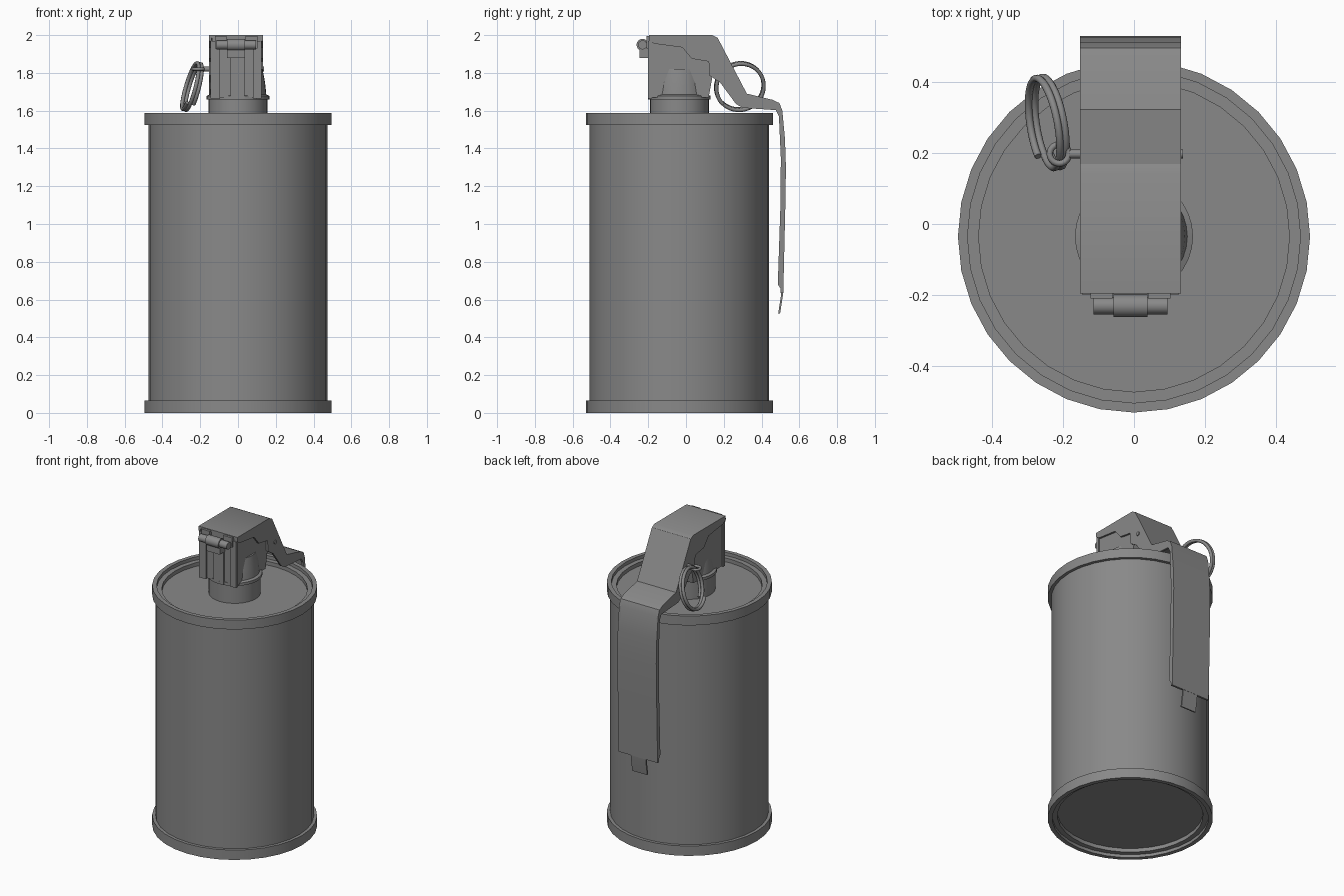
import bpy, bmesh, math
from mathutils import Vector

cube = bpy.data.objects.get("Cube")
if cube:
    bpy.data.objects.remove(cube)

grey = bpy.data.materials.new("plain grey metal")
grey.use_nodes = True
COLOUR = (0.25, 0.25, 0.25, 1)
grey.diffuse_color = COLOUR
grey.node_tree.nodes["Principled BSDF"].inputs["Base Color"].default_value = COLOUR

CY = -0.035    # canister axis
CX = -0.01     # middle of the head and lever
HALF = 0.1425  # half width of the lever


def finish(name, bm, smooth=True):
    bmesh.ops.recalc_face_normals(bm, faces=bm.faces)
    mesh = bpy.data.meshes.new(name)
    bm.to_mesh(mesh)
    bm.free()
    obj = bpy.data.objects.new(name, mesh)
    bpy.context.collection.objects.link(obj)
    mesh.materials.append(grey)
    if smooth:
        bpy.ops.object.select_all(action='DESELECT')
        obj.select_set(True)
        bpy.context.view_layer.objects.active = obj
        bpy.ops.object.shade_smooth_by_angle(angle=math.radians(30))
    return obj


def lathe(name, profile, sides=32):
    """Spin (radius, z) points around the canister axis and cap open ends."""
    bm = bmesh.new()
    rings = []
    for r, z in profile:
        rings.append([bm.verts.new((r * math.cos(i * math.tau / sides),
                                    CY + r * math.sin(i * math.tau / sides), z))
                      for i in range(sides)])
    for a, b in zip(rings, rings[1:]):
        for i in range(sides):
            j = (i + 1) % sides
            bm.faces.new((a[i], a[j], b[j], b[i]))
    bm.faces.new(rings[0])
    bm.faces.new(rings[-1])
    return finish(name, bm)


def prism(name, outline, x0, x1, smooth=True):
    """Extrude a (y, z) outline from x0 to x1."""
    bm = bmesh.new()
    face = bm.faces.new([bm.verts.new((x0, y, z)) for y, z in outline])
    out = bmesh.ops.extrude_face_region(bm, geom=[face])
    verts = [v for v in out["geom"] if isinstance(v, bmesh.types.BMVert)]
    bmesh.ops.translate(bm, verts=verts, vec=(x1 - x0, 0, 0))
    return finish(name, bm, smooth)


def ribbon(path, thick):
    """Outline of a sheet bent along a path, thickened to its right."""
    pts = [Vector(p) for p in path]
    inner = []
    for i, p in enumerate(pts):
        d = (pts[min(i + 1, len(pts) - 1)] - pts[max(i - 1, 0)]).normalized()
        inner.append((p.x + d.y * thick, p.y - d.x * thick))
    return list(path) + inner[::-1]


def box(name, x0, x1, y0, y1, z0, z1):
    return prism(name, [(y0, z0), (y1, z0), (y1, z1), (y0, z1)], x0, x1, False)


def tube(name, points, radius, closed=False):
    """Round wire through a list of points, turned into a mesh."""
    curve = bpy.data.curves.new(name, 'CURVE')
    curve.dimensions = '3D'
    curve.bevel_depth = radius
    curve.bevel_resolution = 2
    curve.use_fill_caps = True
    spline = curve.splines.new('POLY')
    spline.points.add(len(points) - 1)
    for sp, p in zip(spline.points, points):
        sp.co = (*p, 1)
    spline.use_cyclic_u = closed
    spline.use_smooth = True
    curve.materials.append(grey)
    obj = bpy.data.objects.new(name, curve)
    bpy.context.collection.objects.link(obj)
    bpy.ops.object.select_all(action='DESELECT')
    obj.select_set(True)
    bpy.context.view_layer.objects.active = obj
    bpy.ops.object.convert(target='MESH')
    return bpy.context.object


# Canister with rolled rims and recessed ends
lathe("canister", [
    (0.437, 0.045), (0.437, 0.02), (0.468, 0.02), (0.468, 0), (0.495, 0),
    (0.495, 0.065), (0.475, 0.065), (0.475, 1.525), (0.495, 1.525),
    (0.495, 1.587), (0.468, 1.587), (0.468, 1.565), (0.437, 1.565),
    (0.437, 1.54)])

# Neck, collar and rounded lower part of the head
lathe("neck", [(0.156, 1.53), (0.156, 1.66), (0.166, 1.66), (0.166, 1.678),
               (0.15, 1.685), (0.143, 1.75), (0.13, 1.82)])

# Head block and raised ribs on its front
prism("head_block", [(-0.19, 1.67), (-0.19, 1.985), (0.14, 1.985),
                     (0.2, 1.86), (0.14, 1.78), (0.12, 1.67)],
      CX - 0.128, CX + 0.128, False)
box("front_rib_right", CX - 0.135, CX - 0.085, -0.2, -0.18, 1.665, 1.97)
box("front_rib_middle", CX - 0.03, CX + 0.045, -0.2, -0.18, 1.665, 1.92)
box("front_rib_left", CX + 0.09, CX + 0.135, -0.2, -0.18, 1.665, 1.97)

# Lever: bent sheet, two folded side flanges and an end tab
lever = [(-0.195, 2.0), (0.14, 2.0), (0.168, 1.985), (0.322, 1.69),
         (0.46, 1.657), (0.495, 1.64), (0.51, 1.6), (0.524, 1.45),
         (0.529, 1.3), (0.526, 1.1), (0.515, 0.635)]
flange_edge = [(0.486, 0.68), (0.5, 1.1), (0.502, 1.35), (0.492, 1.57),
               (0.475, 1.603), (0.3, 1.615), (0.265, 1.635), (0.18, 1.75),
               (0.125, 1.785), (0.12, 1.86), (0.03, 1.875), (-0.02, 1.935),
               (-0.17, 1.955), (-0.195, 1.97)]
prism("lever", ribbon(lever, 0.014), CX - HALF, CX + HALF)
for side, name in ((-1, "lever_flange_right"), (1, "lever_flange_left")):
    prism(name, lever + flange_edge, CX + side * (HALF - 0.013),
          CX + side * HALF, False)
prism("lever_tab", ribbon([(0.515, 0.65), (0.512, 0.615), (0.498, 0.525)], 0.01),
      CX - 0.055, CX + 0.055)

# Hinge at the front of the head
hinge_y, hinge_z = -0.23, 1.948


def hinge_part(name, radius, half):
    circle = [(hinge_y + radius * math.cos(i * math.tau / 16),
               hinge_z + radius * math.sin(i * math.tau / 16)) for i in range(16)]
    prism(name, circle, CX - half, CX + half)


hinge_part("hinge_pin", 0.024, 0.104)
hinge_part("hinge_barrel", 0.032, 0.048)
box("hinge_leaf", CX - 0.048, CX + 0.048, -0.245, -0.185, 1.88, 1.95)
for side, name in ((-1, "hinge_lug_right"), (1, "hinge_lug_left")):
    a, b = sorted((CX + side * 0.05, CX + side * 0.112))
    box(name, a, b, -0.21, -0.18, 1.93, 1.995)

# Safety pin with its eye
pin = Vector((-0.21, 0.197, 1.82))
tube("safety_pin", [(-0.182, pin.y, pin.z), (0.138, pin.y, pin.z)], 0.013)
tube("pin_eye", [pin + Vector((0.027 * math.cos(i * math.tau / 20),
                               0.027 * math.sin(i * math.tau / 20), 0))
                 for i in range(20)], 0.009, True)

# Pull ring: a split ring of two tilted turns
normal = Vector((1, 0.17, -0.28)).normalized()
u = normal.cross(Vector((0, 0, 1))).normalized()
v = normal.cross(u)
centre = Vector((-0.243, 0.285, 1.727))
turns, steps = 2, 96
ring = []
for i in range(steps + 1):
    t = i / steps
    a = t * turns * math.tau + 0.8
    ring.append(centre + 0.128 * (u * math.cos(a) + v * math.sin(a))
                + normal * (t - 0.5) * 0.036)
tube("pull_ring", ring, 0.0105)
